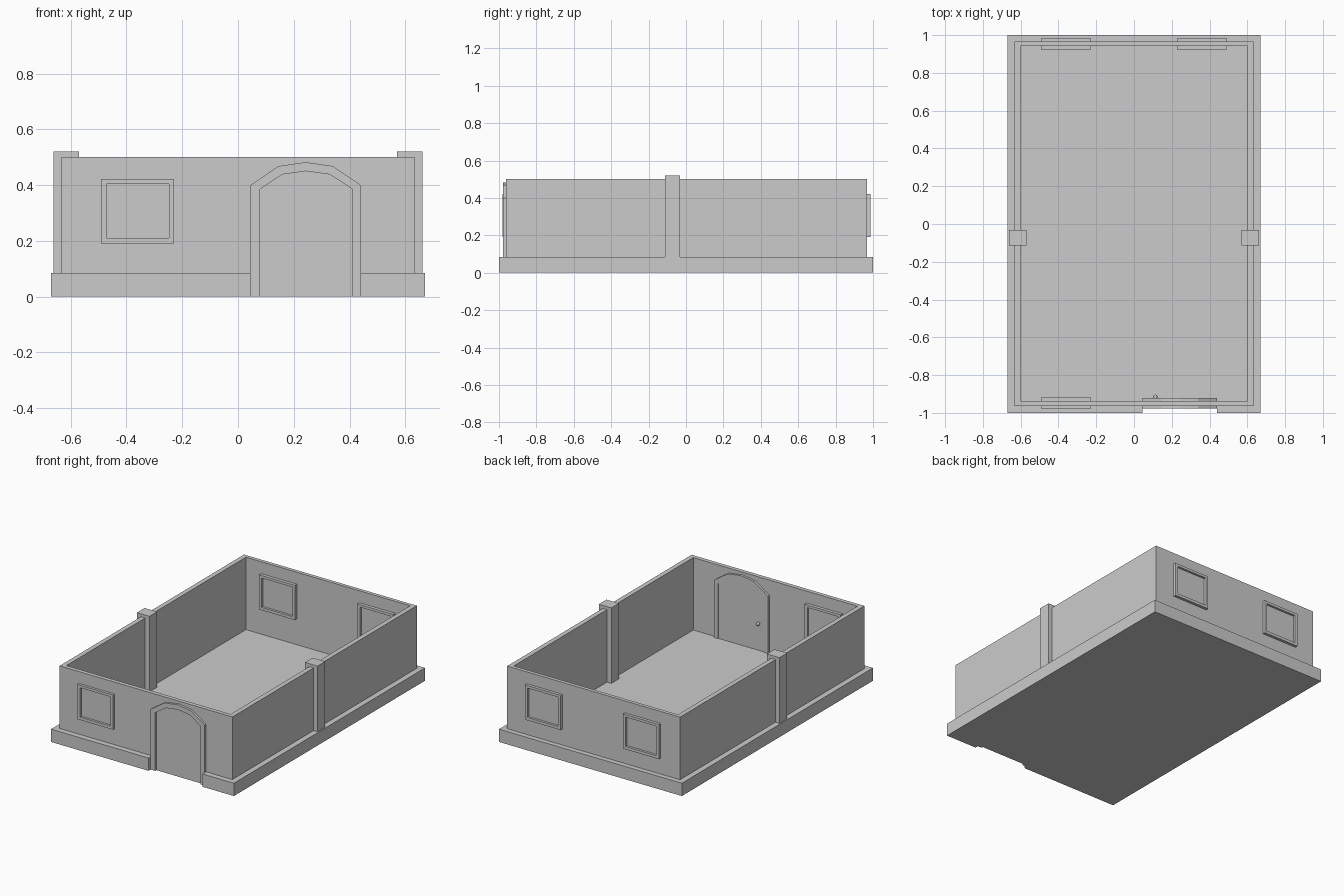
import bpy, bmesh
from mathutils import Vector

if "Cube" in bpy.data.objects:
    bpy.data.objects.remove(bpy.data.objects["Cube"])


def finish(name, bm):
    bmesh.ops.recalc_face_normals(bm, faces=bm.faces)
    mesh = bpy.data.meshes.new(name)
    bm.to_mesh(mesh)
    bm.free()
    obj = bpy.data.objects.new(name, mesh)
    bpy.context.collection.objects.link(obj)
    return obj


def place(a, b, t, axis):
    return Vector((a, b, t)) if axis == 'z' else Vector((a, t, b))


def prism(name, pts, t0, t1, axis='z'):
    """Extrude one outline between t0 and t1 along the axis."""
    bm = bmesh.new()
    face = bm.faces.new([bm.verts.new(place(a, b, t0, axis)) for a, b in pts])
    ext = bmesh.ops.extrude_face_region(bm, geom=[face])
    verts = [g for g in ext['geom'] if isinstance(g, bmesh.types.BMVert)]
    bmesh.ops.translate(bm, verts=verts, vec=place(0, 0, t1 - t0, axis))
    return finish(name, bm)


def band(name, outer, inner, t0, t1, axis='z', closed=True):
    """Solid strip between two matching outlines, as a ring or an open arch."""
    bm = bmesh.new()
    loops = [[bm.verts.new(place(a, b, t, axis)) for a, b in pts]
             for t in (t0, t1) for pts in (outer, inner)]
    order = [loops[0], loops[1], loops[3], loops[2]]
    n = len(outer)
    for i in range(n if closed else n - 1):
        j = (i + 1) % n
        for k in range(4):
            p, q = order[k], order[(k + 1) % 4]
            bm.faces.new((p[i], p[j], q[j], q[i]))
    if not closed:
        for i in (0, n - 1):
            bm.faces.new([loop[i] for loop in order])
    return finish(name, bm)


def rect(x0, x1, y0, y1):
    return [(x0, y0), (x1, y0), (x1, y1), (x0, y1)]


# Floor and walls
prism("floor", rect(-0.633, 0.633, -0.963, 0.965), 0, 0.02)
band("walls", rect(-0.633, 0.633, -0.963, 0.967),
     rect(-0.602, 0.602, -0.936, 0.943), 0, 0.5)

# Plinth around the walls, left open at the doorway
gap_l, gap_r = 0.045, 0.44
prism("plinth", [(gap_r, -1), (0.67, -1), (0.67, 1), (-0.67, 1), (-0.67, -1),
                 (gap_l, -1), (gap_l, -0.955), (-0.625, -0.955),
                 (-0.625, 0.958), (0.625, 0.958), (0.625, -0.955),
                 (gap_r, -0.955)], 0, 0.085)

# Side pillars
for side, s in (("left", -1), ("right", 1)):
    xs = sorted((0.57 * s, 0.662 * s))
    prism(side + "_pillar", rect(*xs, -0.113, -0.033), 0, 0.52)

# Window frames and panes
for name, x, y0, y1 in (("front_window", -0.36, -0.98, -0.915),
                        ("back_left_window", -0.36, 0.922, 0.986),
                        ("back_right_window", 0.36, 0.922, 0.986)):
    hole = rect(x - 0.112, x + 0.112, 0.21, 0.404)
    band(name + "_frame", rect(x - 0.131, x + 0.131, 0.191, 0.421), hole,
         y0, y1, 'y')
    prism(name + "_pane", hole, y0 + 0.015, y1 - 0.015, 'y')

# Arched door frame and door
outer = [(0.045, 0), (0.045, 0.4), (0.145, 0.468), (0.243, 0.482),
         (0.34, 0.468), (0.44, 0.4), (0.44, 0)]
inner = [(0.078, 0), (0.078, 0.385), (0.158, 0.438), (0.243, 0.45),
         (0.33, 0.438), (0.41, 0.385), (0.41, 0)]
band("door_frame", outer, inner, -0.978, -0.921, 'y', closed=False)
prism("door", inner, -0.966, -0.925, 'y')

# Door knob on the inside
bm = bmesh.new()
bmesh.ops.create_uvsphere(bm, u_segments=10, v_segments=6, radius=0.012)
bmesh.ops.translate(bm, verts=bm.verts, vec=(0.113, -0.915, 0.2))
finish("door_knob", bm)
